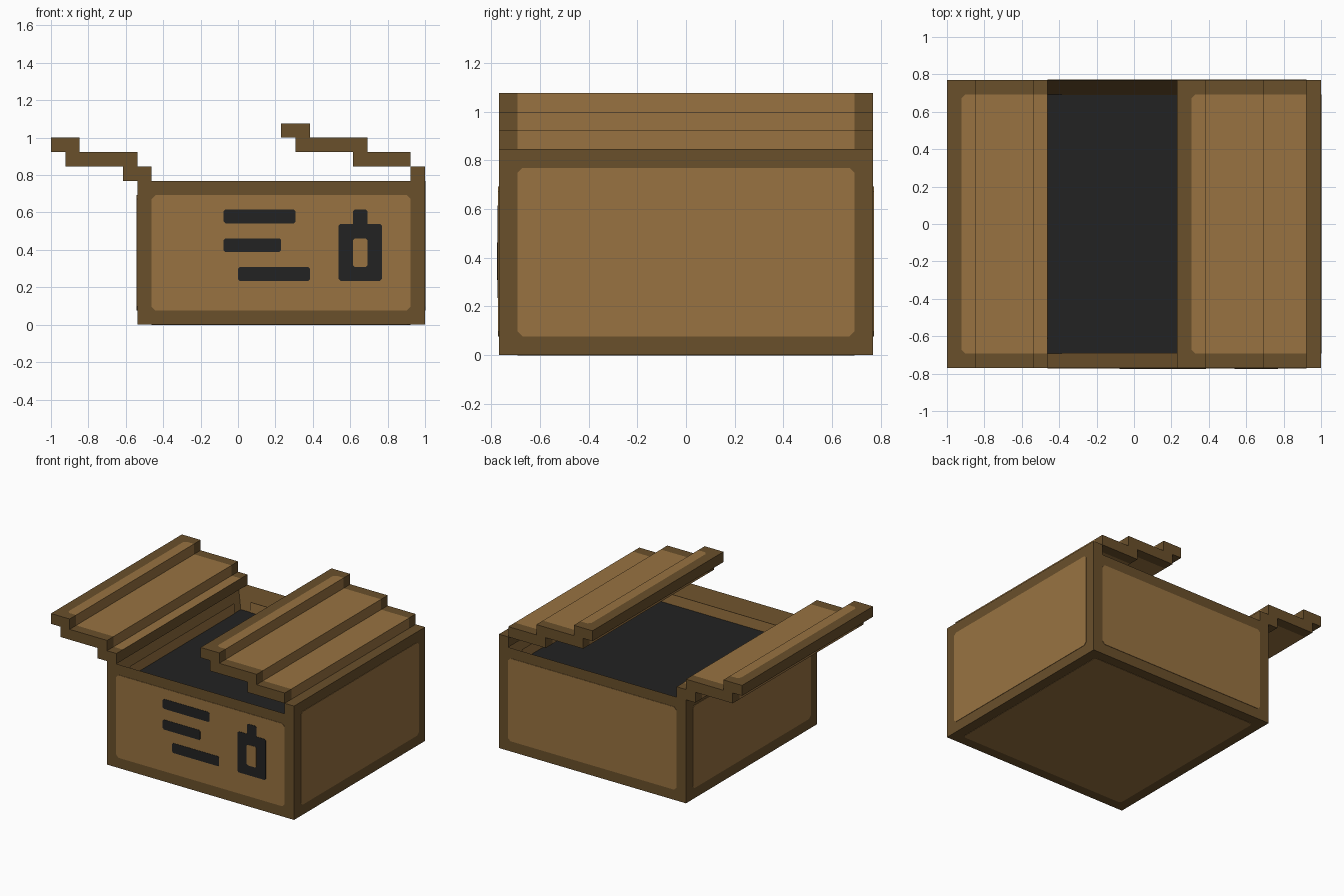
import bpy, bmesh
from mathutils import Vector

U = 2 / 26  # building unit: the model is 26 units wide

if "Cube" in bpy.data.objects:
    bpy.data.objects.remove(bpy.data.objects["Cube"], do_unlink=True)


def make_material(name, rgb):
    m = bpy.data.materials.new(name)
    m.use_nodes = True
    m.diffuse_color = (*rgb, 1)
    m.node_tree.nodes["Principled BSDF"].inputs["Base Color"].default_value = (*rgb, 1)
    return m


DARK, LIGHT, BLACK = 0, 1, 2
MATERIALS = [
    make_material("dark cardboard", (0.144, 0.080, 0.024)),
    make_material("light cardboard", (0.314, 0.171, 0.053)),
    make_material("black", (0.016, 0.016, 0.016)),
]


def finish(bm, name):
    bmesh.ops.recalc_face_normals(bm, faces=bm.faces)
    mesh = bpy.data.meshes.new(name)
    bm.to_mesh(mesh)
    bm.free()
    for m in MATERIALS:
        mesh.materials.append(m)
    obj = bpy.data.objects.new(name, mesh)
    bpy.context.collection.objects.link(obj)
    return obj


def add_box(bm, lo, hi):
    """Axis-aligned box between two corners given in units."""
    lo, hi = Vector(lo) * U, Vector(hi) * U
    verts = bmesh.ops.create_cube(bm, size=1)["verts"]
    for v in verts:
        v.co = Vector(((lo[i] + hi[i]) / 2 + v.co[i] * (hi[i] - lo[i]) for i in range(3)))
    return verts


def plate(name, axis, at, side, a, b, mat, cut=0.25, thick=0.003):
    """Thin plate with clipped corners, lying on the plane axis = at, facing side."""
    (a0, a1), (b0, b1) = a, b
    c = cut
    outline = [(a0 + c, b0), (a1 - c, b0), (a1, b0 + c), (a1, b1 - c),
               (a1 - c, b1), (a0 + c, b1), (a0, b1 - c), (a0, b0 + c)]
    bm = bmesh.new()
    verts = []
    for p, q in outline:
        co = [p * U, q * U]
        co.insert(axis, at * U)
        verts.append(bm.verts.new(co))
    face = bm.faces.new(verts)
    top = bmesh.ops.extrude_face_region(bm, geom=[face])["geom"]
    offset = Vector((0, 0, 0))
    offset[axis] = side * thick
    bmesh.ops.translate(bm, vec=offset, verts=[g for g in top if isinstance(g, bmesh.types.BMVert)])
    for f in bm.faces:
        f.material_index = mat
    return finish(bm, name)


# Open box: the top is inset and sunk to form the rim and the black contents
bm = bmesh.new()
add_box(bm, (-7, -10, 0), (13, 10, 10))
bm.normal_update()
top = max(bm.faces, key=lambda f: f.calc_center_median().z)
bmesh.ops.inset_individual(bm, faces=[top], thickness=U, use_even_offset=True)
bmesh.ops.translate(bm, vec=(0, 0, -2 * U), verts=top.verts[:])
top.material_index = BLACK
finish(bm, "box_body")

# Raised lip that carries the right-hand flap
bm = bmesh.new()
add_box(bm, (12, -10, 10), (13, 10, 11))
finish(bm, "flap_lip")

# Light panels on the outside
for s, label in ((-1, "front"), (1, "back")):
    plate(label + "_panel", 1, 10 * s, s, (-6, 12), (1, 9), LIGHT)
plate("lip_side_panel", 0, 13, 1, (-9, 9), (1, 10), LIGHT)
plate("hinge_side_panel", 0, -7, -1, (-9, 9), (1, 9), LIGHT)
plate("bottom_panel", 2, 0, 1, (-6, 12), (-9, 9), LIGHT, thick=-0.002)

# Light strips on the inside walls
for s, label in ((-1, "front"), (1, "back")):
    plate(label + "_inner_strip", 1, 9 * s, -s, (-5, 11), (8, 9), LIGHT, 0.1)
for x, s, label in ((-6, 1, "hinge_side"), (12, -1, "lip_side")):
    plate(label + "_inner_strip", 0, x, s, (-8, 8), (8, 9), LIGHT, 0.1)

# Printed lines and bottle symbol on the front
prints = [
    ("printed_line_top", (-1, 4), (7.05, 8), BLACK, 0.005),
    ("printed_line_middle", (-1, 3), (5.05, 6), BLACK, 0.005),
    ("printed_line_bottom", (0, 5), (3.05, 4), BLACK, 0.005),
    ("bottle_body", (7, 10), (3.05, 7), BLACK, 0.005),
    ("bottle_neck", (8, 9), (6.5, 8), BLACK, 0.005),
    ("bottle_window", (8, 9), (4, 6), LIGHT, 0.007),
]
for name, xs, zs, mat, thick in prints:
    plate(name, 1, -10, -1, xs, zs, mat, 0.12, thick)


def stepped_flap(name, profile, dark_edges):
    """Stepped profile run front to back; the middle band is light inside a dark border."""
    bm = bmesh.new()
    rings = [[bm.verts.new((x * U, y * U, z * U)) for x, z in profile]
             for y in (-10, -9, 9, 10)]
    n = len(profile)
    for r in range(3):
        for i in range(n):
            j = (i + 1) % n
            f = bm.faces.new((rings[r][i], rings[r][j], rings[r + 1][j], rings[r + 1][i]))
            f.material_index = LIGHT if r == 1 and i not in dark_edges else DARK
    bm.faces.new(rings[0])
    bm.faces.new(rings[3])
    # clip the light band's corners beside the free edge
    res = bmesh.ops.bevel(bm, geom=[rings[1][1], rings[2][1]], offset=0.02,
                          segments=1, affect='VERTICES')
    for f in res["faces"]:
        f.material_index = DARK
    finish(bm, name)


stepped_flap("hinge_side_flap",
             [(-13, 13), (-12, 13), (-11, 13), (-11, 12), (-7, 12), (-7, 11), (-6, 11),
              (-6, 10), (-8, 10), (-8, 11), (-12, 11), (-12, 12), (-13, 12)],
             {0, 6, 11, 12})
stepped_flap("lip_side_flap",
             [(3, 14), (4, 14), (5, 14), (5, 13), (9, 13), (9, 12), (12, 12),
              (12, 11), (8, 11), (8, 12), (4, 12), (4, 13), (3, 13)],
             {0, 11, 12})
